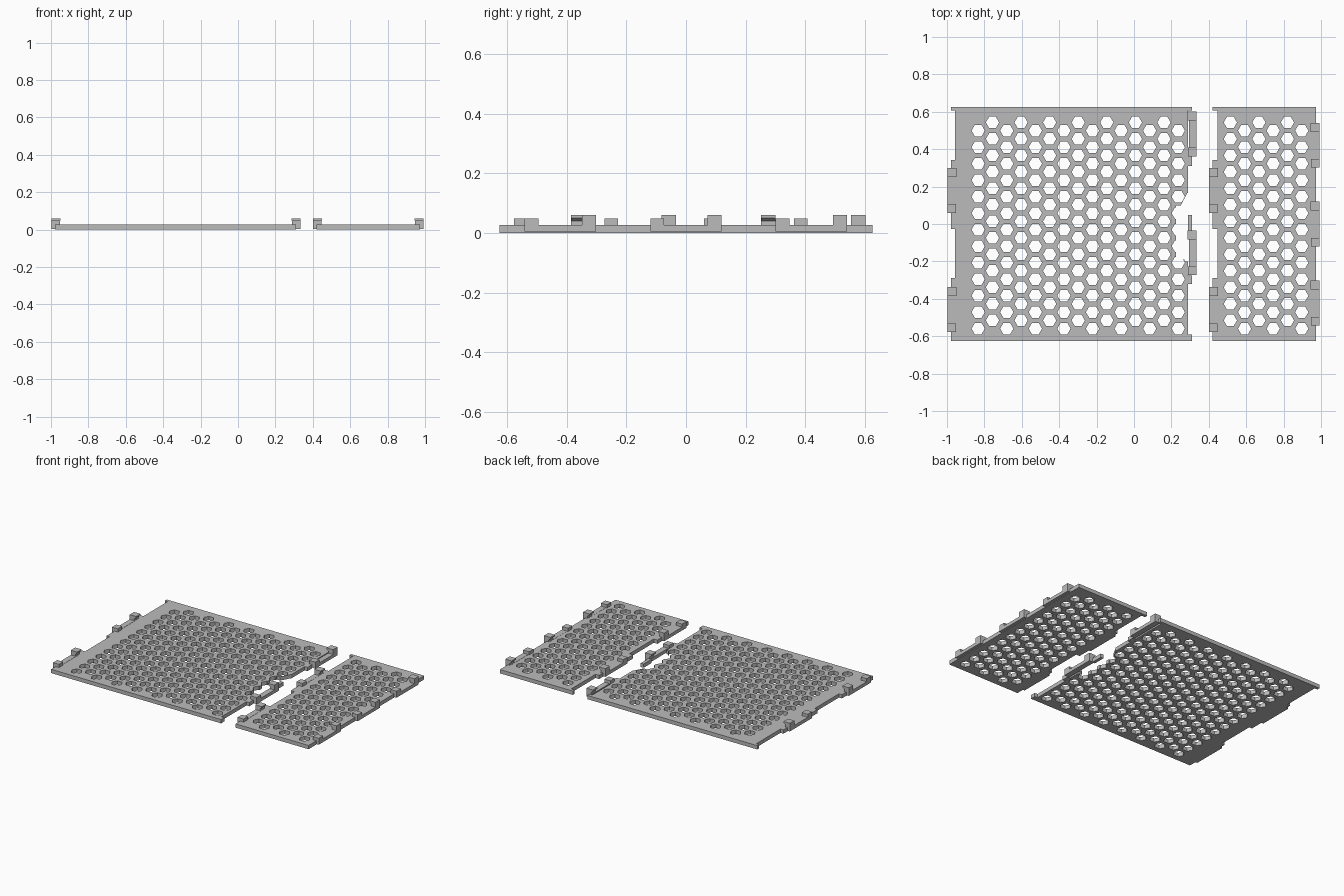
import bpy, bmesh, math

if "Cube" in bpy.data.objects:
    bpy.data.objects.remove(bpy.data.objects["Cube"])

grey = bpy.data.materials.new("light grey")
grey.diffuse_color = (0.5, 0.5, 0.5, 1)
grey.use_nodes = True
grey.node_tree.nodes["Principled BSDF"].inputs["Base Color"].default_value = grey.diffuse_color
T = 0.026        # panel thickness
DX = 0.0764      # hole column spacing
PITCH = 0.0882   # hole spacing inside a column
R = 0.0355       # hole radius


def finish(name, bm):
    me = bpy.data.meshes.new(name)
    bmesh.ops.recalc_face_normals(bm, faces=bm.faces[:])
    bm.to_mesh(me)
    bm.free()
    me.materials.append(grey)
    ob = bpy.data.objects.new(name, me)
    bpy.context.collection.objects.link(ob)
    return ob


def prism(bm, ring, offset):
    """Extrude a closed ring of points by an offset vector."""
    a = [bm.verts.new(p) for p in ring]
    b = [bm.verts.new([p[i] + offset[i] for i in range(3)]) for p in ring]
    bm.faces.new(a)
    bm.faces.new(b)
    for i in range(len(a)):
        j = (i + 1) % len(a)
        bm.faces.new((a[i], a[j], b[j], b[i]))


def box(bm, x0, x1, y0, y1, z0, z1):
    prism(bm, [(x0, y0, z0), (x1, y0, z0), (x1, y1, z0), (x0, y1, z0)],
          (0, 0, z1 - z0))


def cut(ob, cutter):
    mod = ob.modifiers.new("cut", 'BOOLEAN')
    mod.operation = 'DIFFERENCE'
    mod.solver = 'EXACT'
    mod.object = cutter
    cutter.hide_render = True
    cutter.hide_set(True)


def panel(name, x0, x1, first_x, columns, parity):
    """Flat plate with a staggered field of hexagonal holes."""
    bm = bmesh.new()
    box(bm, x0, x1, -0.626, 0.626, 0, T)
    plate = finish(name, bm)
    bm = bmesh.new()
    for c in range(columns):
        top = 0.499 if (c + parity) % 2 == 0 else 0.543
        for r in range(13):
            cx, cy = first_x + c * DX, top - r * PITCH
            ring = [(cx + R * math.cos(k * math.pi / 3),
                     cy + R * math.sin(k * math.pi / 3), -0.05) for k in range(6)]
            prism(bm, ring, (0, 0, 0.15))
    cut(plate, finish(name + "_hole_cutter", bm))
    return plate


def clip(name, outer, s, y_top):
    """Latch: rail with a tall hooked head and a short block; s points outward."""
    bm = bmesh.new()
    y_end = y_top - 0.24
    xs = sorted((outer, outer - s * 0.038))
    box(bm, *xs, y_end, y_top, 0.004, T + 0.001)
    # hooked head, overhanging inward
    prof = [(0, T), (0, 0.06), (0.048, 0.06), (0.048, 0.05), (0.034, 0.04), (0.034, T)]
    prism(bm, [(outer - s * d, y_top - 0.048, z) for d, z in prof], (0, 0.048, 0))
    # short block
    xs = sorted((outer, outer - s * 0.045))
    box(bm, *xs, y_end, y_end + 0.046, T, 0.048)
    finish(name, bm)


def tabs(name, xa, xb, spans):
    bm = bmesh.new()
    for y0, y1 in spans:
        box(bm, xa, xb, y0, y1, 0, T)
    finish(name, bm)


# Perforated panels
large = panel("large_panel", -0.957, 0.288, -0.833, 15, 0)
small = panel("small_panel", 0.447, 0.973, 0.515, 6, 1)

# Open notch in the right edge of the large panel
bm = bmesh.new()
prism(bm, [(x, y, -0.05) for x, y in
           ((0.225, -0.19), (0.27, -0.19), (0.27, -0.2), (0.4, -0.2), (0.4, 0.165),
            (0.285, 0.165), (0.25, 0.10), (0.225, 0.10))], (0, 0, 0.15))
cut(large, finish("notch_cutter", bm))

# Edge tabs and corner strips
left_spans = [(0.606, 0.626), (-0.026, 0.342), (-0.59, -0.29), (-0.626, -0.59)]
right_spans = [(0.606, 0.626), (0.31, 0.36), (-0.035, 0.048),
               (-0.32, -0.275), (-0.626, -0.59)]
tabs("large_panel_left_tabs", -0.979, -0.957, left_spans)
tabs("small_panel_left_tabs", 0.42, 0.447, left_spans)
tabs("large_panel_right_tabs", 0.288, 0.31, right_spans)

# Latching clips along each edge
for i, y in enumerate((0.3, -0.338)):
    clip(f"large_panel_left_clip_{i + 1}", -0.998, -1, y)
    clip(f"small_panel_left_clip_{i + 1}", 0.402, -1, y)
for i, y in enumerate((0.602, -0.034)):
    clip(f"large_panel_right_clip_{i + 1}", 0.333, 1, y)
for i, y in enumerate((0.541, 0.12, -0.302)):
    clip(f"small_panel_right_clip_{i + 1}", 0.992, 1, y)
